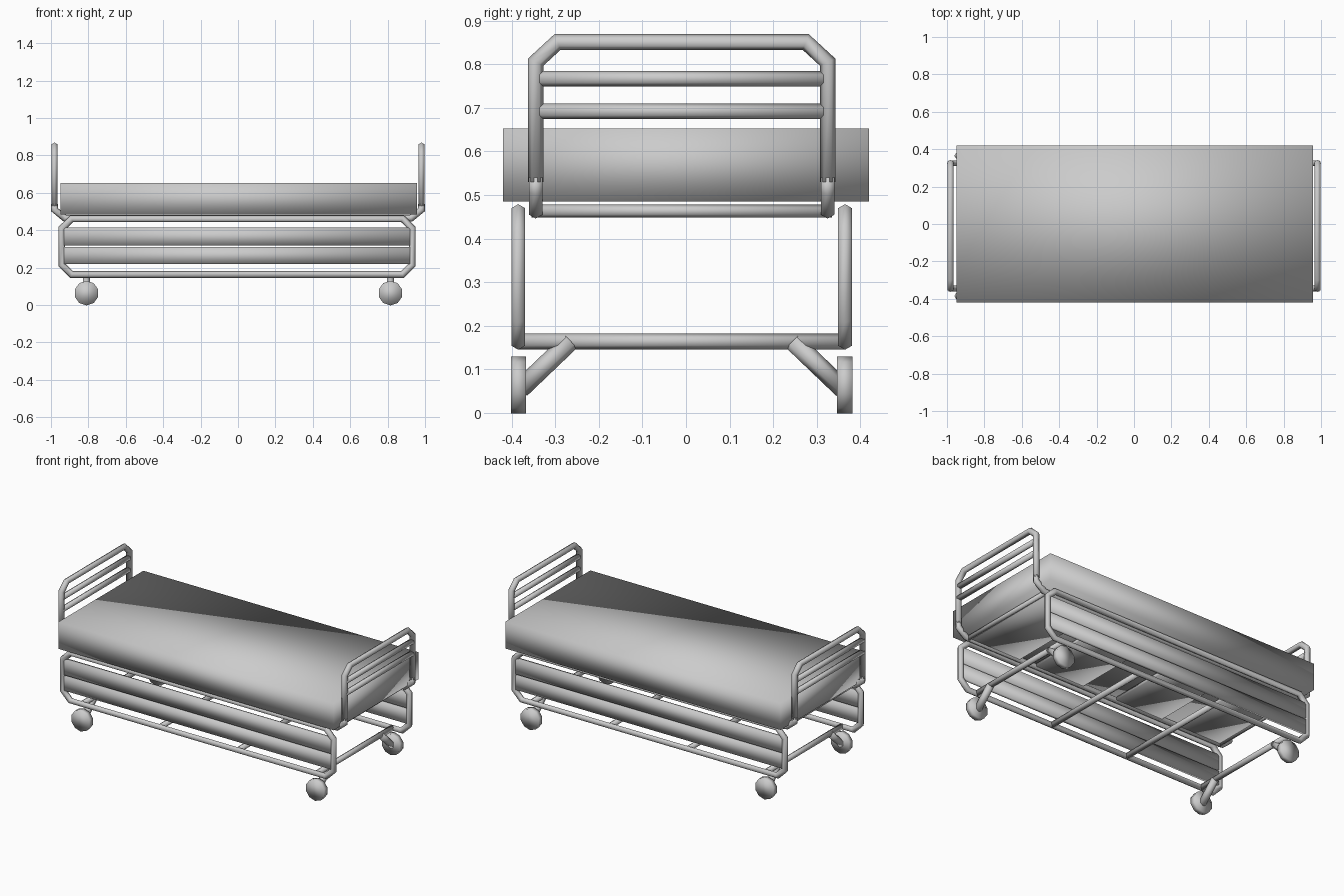
import bpy, bmesh, math
from mathutils import Vector

if "Cube" in bpy.data.objects:
    bpy.data.objects.remove(bpy.data.objects["Cube"])

YC = -0.01   # frame sits slightly toward the front of the mattress


def finish(bm, name):
    bmesh.ops.recalc_face_normals(bm, faces=bm.faces)
    for f in bm.faces:
        f.smooth = True
    me = bpy.data.meshes.new(name)
    bm.to_mesh(me)
    bm.free()
    ob = bpy.data.objects.new(name, me)
    bpy.context.collection.objects.link(ob)
    return ob


def box(name, lo, hi):
    lo, hi = Vector(lo), Vector(hi)
    bm = bmesh.new()
    bmesh.ops.create_cube(bm, size=1)
    for v in bm.verts:
        v.co = (lo + hi) / 2 + Vector(a * b for a, b in zip(v.co, hi - lo))
    return finish(bm, name)


def tube(name, pts, normal, r=0.018, closed=False, sides=6):
    """Mitred tube along a path; normal is the side axis of the path's first bend."""
    pts = [Vector(p) for p in pts]
    n = len(pts)
    bm = bmesh.new()
    rings = []
    side = Vector(normal)
    prev_t = None
    for i, p in enumerate(pts):
        a = pts[i - 1] if (i > 0 or closed) else None
        b = pts[(i + 1) % n] if (i < n - 1 or closed) else None
        d1 = (p - a).normalized() if a is not None else (b - p).normalized()
        d2 = (b - p).normalized() if b is not None else d1
        t = (d1 + d2).normalized()
        # carry the side axis along the path
        if prev_t is not None:
            side = prev_t.rotation_difference(t) @ side
        prev_t = t
        up = t.cross(side).normalized()
        bend = d2 - d1
        stretch = 1 / max(0.5, t.dot(d1))
        ring = []
        for k in range(sides):
            ang = 2 * math.pi * (k + 0.5) / sides
            o = side * math.cos(ang) * r + up * math.sin(ang) * r
            if bend.length > 1e-4:
                bd = bend.normalized()
                o += bd * o.dot(bd) * (stretch - 1)
            ring.append(bm.verts.new(p + o))
        rings.append(ring)
    for i in range(n if closed else n - 1):
        A, B = rings[i], rings[(i + 1) % n]
        for k in range(sides):
            j = (k + 1) % sides
            bm.faces.new((A[k], A[j], B[j], B[k]))
    if not closed:
        bm.faces.new(rings[0])
        bm.faces.new(rings[-1])
    return finish(bm, name)


# Mattress
box("mattress", (-0.95, -0.42, 0.485), (0.957, 0.42, 0.653))

# Support plates under the mattress
for i, (x0, x1) in enumerate([(-0.91, -0.6), (-0.48, -0.15), (0.09, 0.43), (0.55, 0.9)]):
    box(f"support_plate_{i}", (x0, YC - 0.335, 0.455), (x1, YC + 0.335, 0.475))

# Bed end hoops: up one post, over the top, down the other
for s, label in ((-1, "head"), (1, "foot")):
    x = 0.981 * s
    half = [(0.335, 0.53), (0.335, 0.805), (0.285, 0.851)]
    path = [(x, YC - y, z) for y, z in half] + [(x, YC + y, z) for y, z in reversed(half)]
    tube(label + "_hoop", path, (1, 0, 0))
    for z in (0.767, 0.692):
        tube(f"{label}_bar_{z}", [(x, YC - 0.335, z), (x, YC + 0.335, z)], (1, 0, 0))

# Long rails bending up into the posts, and side guards
for s, label in ((-1, "front"), (1, "back")):
    y = YC + 0.335 * s
    tube(label + "_long_rail",
         [(-0.981, y, 0.54), (-0.981, y, 0.51), (-0.925, y, 0.464),
          (0.925, y, 0.464), (0.981, y, 0.51), (0.981, y, 0.54)], (0, 1, 0))
    y = YC + 0.375 * s
    X, x = 0.937, 0.885
    loop = [(-X, 0.215), (-X, 0.41), (-x, 0.461), (x, 0.461),
            (X, 0.41), (X, 0.215), (x, 0.163), (-x, 0.163)]
    tube(label + "_side_loop", [(a - 0.005, y, b) for a, b in loop], (0, 1, 0), closed=True)
    for i, (z0, z1) in enumerate([(0.22, 0.31), (0.318, 0.415)]):
        box(f"{label}_side_panel_{i}", (-0.93, y - 0.01, z0), (0.922, y + 0.01, z1))

# Cross bars: lower row and upper ends
for x in (-0.81, -0.27, 0.27, 0.815):
    tube("lower_cross_bar", [(x, YC - 0.375, 0.164), (x, YC + 0.375, 0.164)], (1, 0, 0))
for x in (-0.91, 0.91):
    tube("upper_cross_bar", [(x, YC - 0.345, 0.463), (x, YC + 0.345, 0.463)], (1, 0, 0), r=0.015)

# Casters with slanted struts
for x in (-0.81, 0.815):
    for s in (-1, 1):
        tube("caster_strut", [(x, YC + 0.37 * s, 0.055), (x, YC + 0.255 * s, 0.165)],
             (1, 0, 0), r=0.022)
        tube("caster_wheel", [(x, YC + 0.357 * s, 0.064), (x, YC + 0.392 * s, 0.064)],
             (1, 0, 0), r=0.0655, sides=10)
